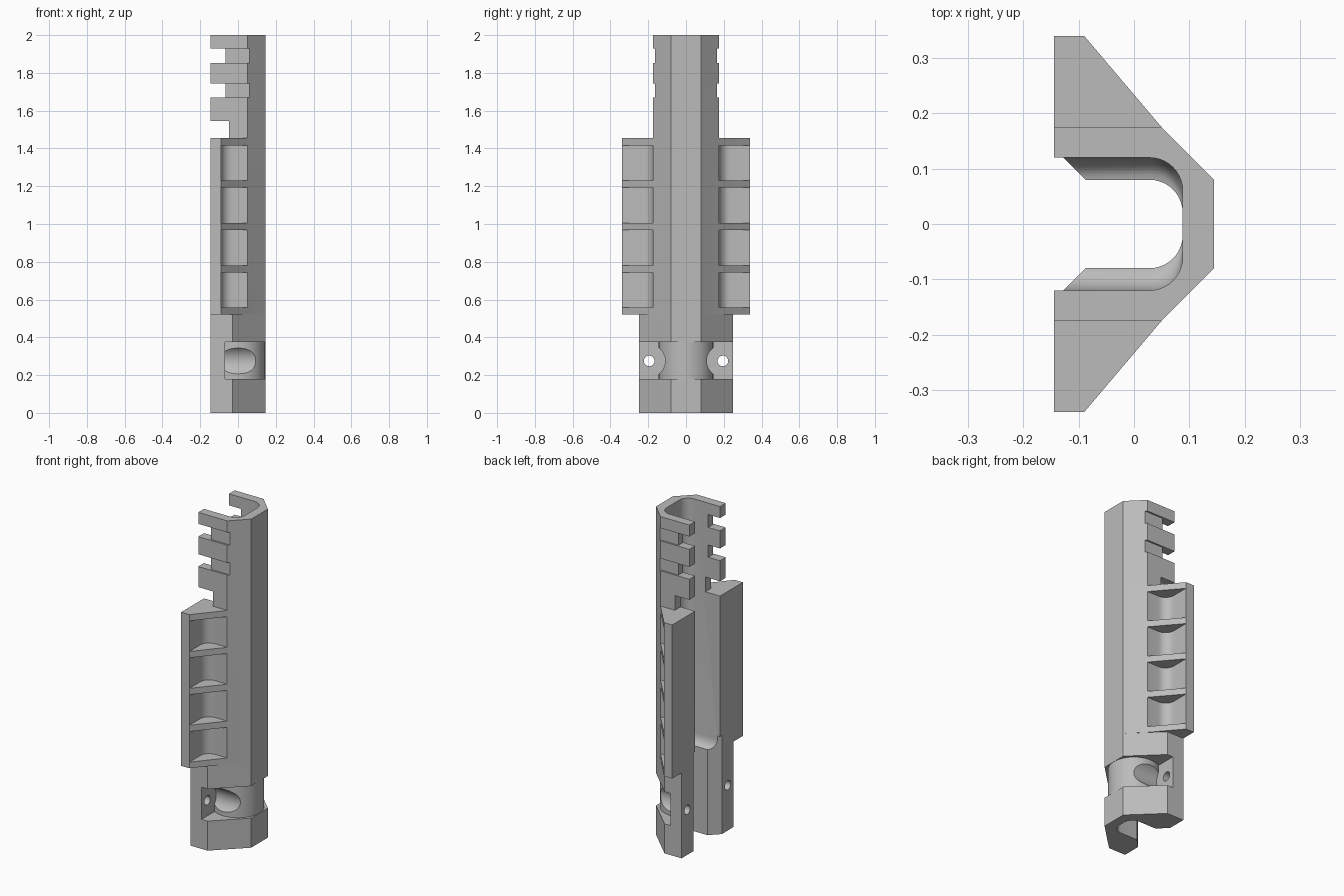
import bpy, bmesh
from math import sin, cos, pi, radians
from mathutils import Matrix, Vector

cube = bpy.data.objects.get("Cube")
if cube:
    bpy.data.objects.remove(cube, do_unlink=True)

grey = bpy.data.materials.new("plain_grey")
grey.use_nodes = True
grey.diffuse_color = (0.5, 0.5, 0.5, 1)
grey.node_tree.nodes["Principled BSDF"].inputs["Base Color"].default_value = (0.5, 0.5, 0.5, 1)


def finish(bm, name):
    bmesh.ops.recalc_face_normals(bm, faces=bm.faces)
    mesh = bpy.data.meshes.new(name)
    bm.to_mesh(mesh)
    bm.free()
    mesh.materials.append(grey)
    obj = bpy.data.objects.new(name, mesh)
    bpy.context.collection.objects.link(obj)
    return obj


def loft(name, rings):
    """Solid through a list of (outline, z) rings with equal point counts."""
    bm = bmesh.new()
    loops = [[bm.verts.new((x, y, z)) for x, y in pts] for pts, z in rings]
    n = len(loops[0])
    for a, b in zip(loops, loops[1:]):
        for i in range(n):
            j = (i + 1) % n
            bm.faces.new((a[i], a[j], b[j], b[i]))
    bm.faces.new(loops[0])
    bm.faces.new(loops[-1])
    return finish(bm, name)


def prism(name, pts, z0, z1):
    return loft(name, [(pts, z0), (pts, z1)])


def box(name, x0, x1, y0, y1, z0, z1):
    return prism(name, [(x0, y0), (x1, y0), (x1, y1), (x0, y1)], z0, z1)


def cylinder(name, start, end, radius):
    a, b = Vector(start), Vector(end)
    turn = (b - a).to_track_quat('Z', 'Y').to_matrix().to_4x4()
    bm = bmesh.new()
    bmesh.ops.create_cone(bm, cap_ends=True, segments=64, radius1=radius, radius2=radius,
                          depth=(b - a).length,
                          matrix=Matrix.Translation((a + b) / 2) @ turn)
    return finish(bm, name)


def combine(target, tool, operation='DIFFERENCE'):
    """Apply a boolean and throw the tool away."""
    mod = target.modifiers.new("shape", 'BOOLEAN')
    mod.operation, mod.solver, mod.object = operation, 'EXACT', tool
    bpy.context.view_layer.update()
    graph = bpy.context.evaluated_depsgraph_get()
    mesh = bpy.data.meshes.new_from_object(target.evaluated_get(graph))
    target.modifiers.clear()
    target.data = mesh
    bpy.data.objects.remove(tool, do_unlink=True)


def mirrored(half):
    return half + [(x, -y) for x, y in reversed(half)]


# Outer body: foot, wide rails and narrow top share one bevelled spine
BACK, SPINE = -0.145, 0.145
housing = prism("housing", mirrored([(BACK, 0.25), (-0.03, 0.25), (SPINE, 0.08)]), 0, 0.52)
rails = mirrored([(BACK, 0.34), (-0.09, 0.34), (0.05, 0.175), (SPINE, 0.08)])
combine(housing, prism("rails", rails, 0.52, 1.455), 'UNION')
top = mirrored([(BACK, 0.175), (0.05, 0.175), (SPINE, 0.08)])
combine(housing, prism("top", top, 1.455, 2), 'UNION')


# Inner channel, narrower in the foot, with a rounded shoulder
def channel(h, r=0.06):
    arc = [(0.028 + r * sin(t), h - r + r * cos(t)) for t in (i * pi / 20 for i in range(11))]
    return mirrored([(-0.2, h)] + arc)


rings = [(channel(0.08), -0.05)]
for i in range(7):
    t = i * pi / 12
    rings.append((channel(0.08 + 0.04 * sin(t)), 0.52 + 0.06 * (1 - cos(t))))
rings.append((channel(0.12), 2.05))
combine(housing, loft("channel_cut", rings))
combine(housing, prism("mouth_cut", mirrored([(-0.2, 0.192), (-0.088, 0.08)]), -0.05, 0.6))

# Filleted pockets along both rails
corner = [(-0.03 - 0.06 * cos(t), 0.235 - 0.06 * sin(t)) for t in (i * pi / 16 for i in range(9))]
pocket = [(-0.09, 0.4)] + corner + [(0.2, 0.175), (0.2, 0.4)]
for side in (1, -1):
    for i in range(4):
        z = 0.557 + i * 0.2245
        combine(housing, prism("pocket_cut", [(x, y * side) for x, y in pocket], z, z + 0.186))

# Comb slots at the top, each with a shallow side recess
for z0, z1 in ((1.67, 1.745), (1.852, 1.93)):
    combine(housing, box("slot_cut", -0.3, -0.065, -0.4, 0.4, z0, z1))
    for side in (1, -1):
        lo, hi = sorted((0.165 * side, 0.4 * side))
        combine(housing, box("recess_cut", -0.1, 0.2, lo, hi, z0, z1))
combine(housing, box("slot_cut", -0.3, -0.047, -0.4, 0.4, 1.455, 1.545))

# Groove round the foot leaving a round neck
groove = box("groove_cut", -0.07, 0.3, -0.4, 0.4, 0.18, 0.375)
combine(groove, cylinder("neck", (0, 0, 0), (0, 0, 1), 0.1445))
combine(housing, groove)

# Screw holes and the head clearance scooped from the neck
for side in (1, -1):
    y, z = 0.195 * side, 0.275
    combine(housing, cylinder("head_cut", (-0.07, y, z), (0.3, y, z), 0.085))
    combine(housing, cylinder("screw_cut", (-0.3, y, z), (0, y, z), 0.028))

# Merge coplanar faces, then shade
bm = bmesh.new()
bm.from_mesh(housing.data)
bmesh.ops.remove_doubles(bm, verts=bm.verts, dist=0.0001)
bmesh.ops.dissolve_limit(bm, angle_limit=radians(0.5), verts=bm.verts, edges=bm.edges)
bm.to_mesh(housing.data)
bm.free()
for obj in bpy.context.selected_objects:
    obj.select_set(False)
housing.select_set(True)
bpy.context.view_layer.objects.active = housing
bpy.ops.object.shade_smooth_by_angle(angle=radians(30))
